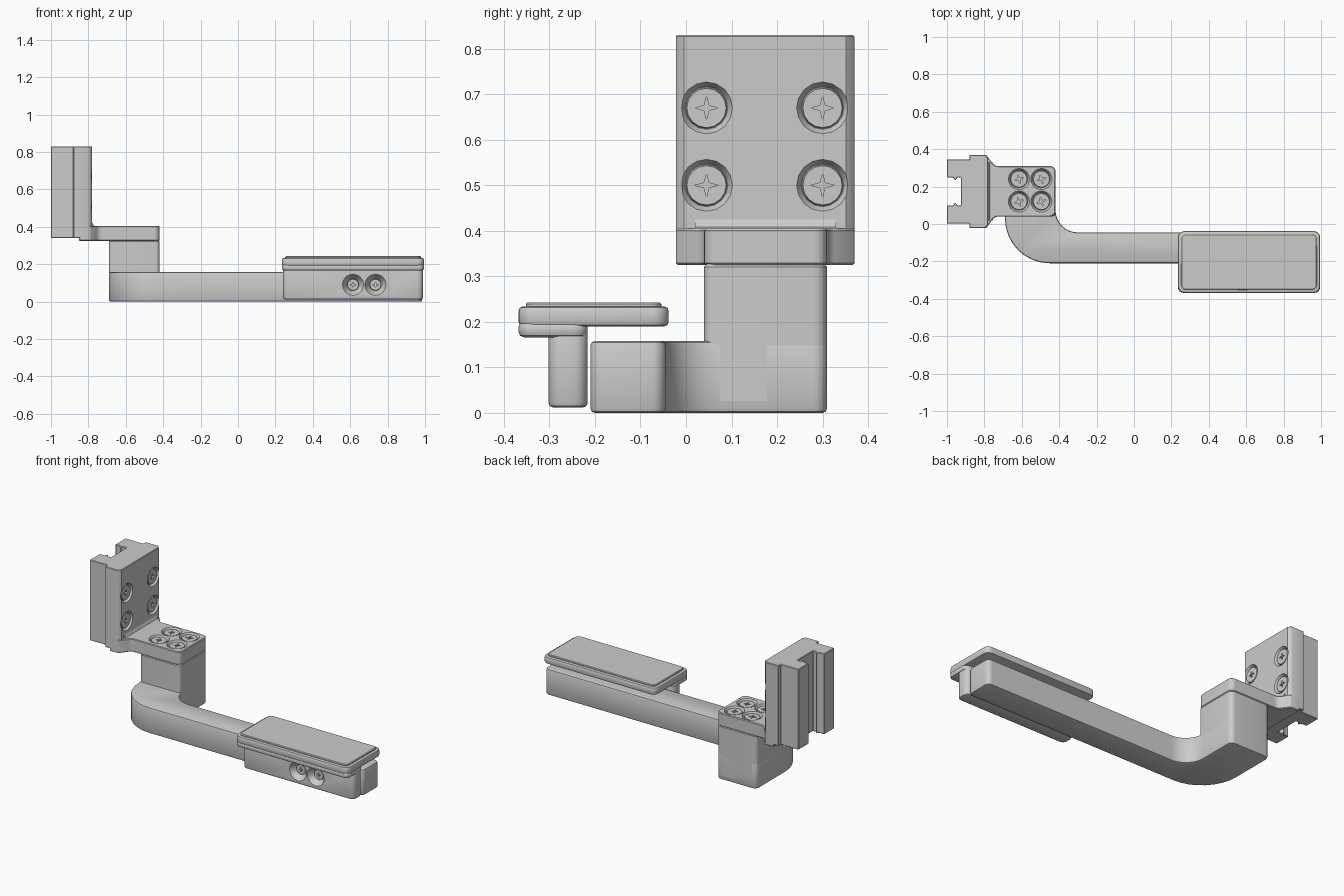
import bpy, bmesh
from math import pi, sin, cos, tan, atan2
from mathutils import Vector, Matrix, Euler

if "Cube" in bpy.data.objects:
    bpy.data.objects.remove(bpy.data.objects["Cube"])


def outline(corners, n=6):
    """Turn (x, y, radius) corners into a polygon with rounded corners."""
    pts = []
    for i, (x, y, r) in enumerate(corners):
        p = Vector((x, y))
        if r == 0:
            pts.append(p)
            continue
        a = (Vector(corners[i - 1][:2]) - p).normalized()
        b = (Vector(corners[(i + 1) % len(corners)][:2]) - p).normalized()
        half = a.angle(b) / 2
        c = p + (a + b).normalized() * r / sin(half)
        s, e = p + a * r / tan(half) - c, p + b * r / tan(half) - c
        t0 = atan2(s.y, s.x)
        dt = (atan2(e.y, e.x) - t0 + pi) % (2 * pi) - pi
        pts += [c + Vector((cos(t0 + dt * k / n), sin(t0 + dt * k / n))) * r
                for k in range(n + 1)]
    return pts


def apply(ob, mod):
    bpy.context.view_layer.objects.active = ob
    bpy.ops.object.modifier_apply(modifier=mod.name)


def prism(name, pts, z0, z1, bevel=0, segments=1):
    """Extrude a plan outline from z0 to z1, with optional edge bevel."""
    bm = bmesh.new()
    face = bm.faces.new([bm.verts.new((p[0], p[1], z0)) for p in pts])
    ext = bmesh.ops.extrude_face_region(bm, geom=[face])
    verts = [v for v in ext["geom"] if isinstance(v, bmesh.types.BMVert)]
    bmesh.ops.translate(bm, verts=verts, vec=(0, 0, z1 - z0))
    bmesh.ops.recalc_face_normals(bm, faces=bm.faces)
    me = bpy.data.meshes.new(name)
    bm.to_mesh(me)
    bm.free()
    ob = bpy.data.objects.new(name, me)
    bpy.context.collection.objects.link(ob)
    if bevel:
        m = ob.modifiers.new("Bevel", "BEVEL")
        m.width, m.segments = bevel, segments
        m.limit_method, m.angle_limit = "ANGLE", 0.7
        apply(ob, m)
    return ob


def rounded_box(name, x0, x1, y0, y1, z0, z1, r=0.03, bevel=0.01, segments=2):
    pts = outline([(x0, y0, r), (x1, y0, r), (x1, y1, r), (x0, y1, r)])
    return prism(name, pts, z0, z1, bevel, segments)


def cone(name, r_low, r_high, z0, z1, sides=16):
    bm = bmesh.new()
    bmesh.ops.create_cone(bm, cap_ends=True, segments=sides, radius1=r_low,
                          radius2=r_high, depth=z1 - z0,
                          matrix=Matrix.Translation((0, 0, (z0 + z1) / 2)))
    me = bpy.data.meshes.new(name)
    bm.to_mesh(me)
    bm.free()
    ob = bpy.data.objects.new(name, me)
    bpy.context.collection.objects.link(ob)
    return ob


def cut(body, cutter):
    bpy.context.view_layer.update()
    m = body.modifiers.new("Cut", "BOOLEAN")
    m.operation, m.solver, m.object = "DIFFERENCE", "EXACT", cutter
    apply(body, m)
    bpy.data.objects.remove(cutter)


def screw(body, loc, rot, depth=0.018, head=0.047):
    """Countersunk hole in a body, with a cross-recessed screw head in it."""
    slope = (0.057 - head) / depth
    hole = cone("hole_cutter", head, 0.057 + slope * 0.01, -depth, 0.01)
    hole.location, hole.rotation_euler = loc, rot
    cut(body, hole)
    top = 0.012 - depth
    ob = cone("screw_head", head, head * 0.92, -depth - 0.005, top)
    star = [(r * head * cos(k * pi / 4), r * head * sin(k * pi / 4))
            for k, r in enumerate([0.55, 0.16] * 4)]
    cut(ob, prism("star_cutter", star, top - 0.01, top + 0.01))
    ob.location, ob.rotation_euler = loc, rot


# Curved arm and the upright post at its end
prism("arm", outline([(-0.69, 0.31, 0.03), (-0.69, -0.21, 0.24), (0.985, -0.21, 0.03),
                      (0.985, -0.045, 0.03), (-0.42, -0.045, 0.12), (-0.42, 0.31, 0.03)], 8),
      0.0, 0.158, 0.01, 2)
prism("post", outline([(-0.69, 0.31, 0.03), (-0.69, 0.04, 0.02),
                       (-0.42, 0.04, 0.02), (-0.42, 0.31, 0.03)]), 0.02, 0.327, 0.006)

# Flared shelf bolted on the post
shelf = prism("bracket_shelf", outline([
    (-0.85, -0.022, 0), (-0.79, -0.022, 0), (-0.745, 0.04, 0.04), (-0.42, 0.04, 0.03),
    (-0.42, 0.31, 0.03), (-0.745, 0.31, 0.04), (-0.79, 0.37, 0), (-0.85, 0.37, 0)]),
    0.325, 0.405, 0.004)
for x in (-0.615, -0.495):
    for y in (0.12, 0.24):
        screw(shelf, (x, y, 0.405), Euler((0, 0, 0.3)))

# Upright clamp with a rail slot down its back
half = [(-0.925, 0.075), (-0.945, 0.075), (-0.955, 0.058), (-0.968, 0.075), (-1.0, 0.075),
        (-1.0, 0.172), (-0.88, 0.172), (-0.88, 0.196), (-0.795, 0.196), (-0.78, 0.178)]
mid = 0.174
clamp = prism("rail_clamp", [(x, mid + y) for x, y in half]
              + [(x, mid - y) for x, y in reversed(half)], 0.34, 0.83, 0.003)
for y in (0.045, 0.30):
    for z in (0.50, 0.67):
        screw(clamp, (-0.78, y, z), Euler((0, pi / 2, 0)))

# Small fillet strip in the inside corner of the bracket
strip = prism("corner_fillet", [(-0.79, 0.40), (-0.755, 0.40), (-0.772, 0.408), (-0.78, 0.425),
                                (-0.79, 0.425)], -0.33, -0.02)
strip.rotation_euler = (pi / 2, 0, 0)

# Side housing that grips the arm, with two screws in front
housing = rounded_box("pad_housing", 0.24, 0.99, -0.302, -0.216, 0.012, 0.2, 0.03, 0.01)
for x in (0.615, 0.735):
    screw(housing, (x, -0.302, 0.09), Euler((pi / 2, 0, 0)), 0.04, 0.032)

# Pad on top: front lip, main slab and raised panel
rounded_box("pad_lip", 0.235, 0.995, -0.368, -0.216, 0.166, 0.2, 0.03, 0.012)
rounded_box("pad_slab", 0.235, 0.995, -0.368, -0.038, 0.19, 0.234, 0.035, 0.01)
rounded_box("pad_panel", 0.252, 0.978, -0.352, -0.054, 0.23, 0.243, 0.025, 0.004, 1)

# Smooth curved faces, keep edges sharp
bpy.ops.object.select_all(action="DESELECT")
for ob in bpy.context.scene.objects:
    ob.select_set(True)
bpy.context.view_layer.objects.active = housing
bpy.ops.object.shade_smooth_by_angle(angle=0.5)
